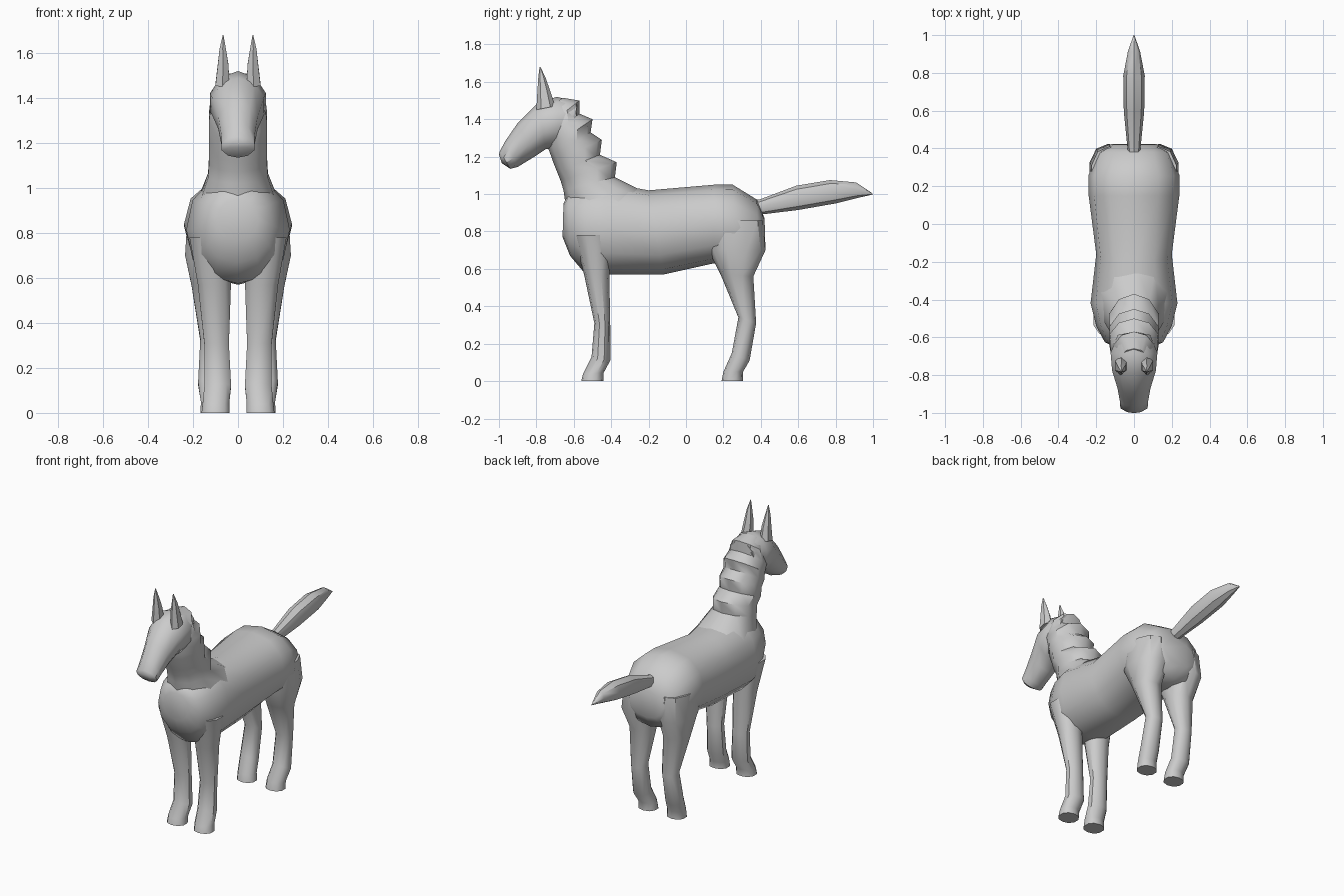
import bpy, bmesh, math
from mathutils import Vector


def loft(name, rings, sides=10, mirror=False, power=1.0, angle=40):
    """Skin rings given as (y1, z1, y2, z2, half_width, centre_x)."""
    bm = bmesh.new()
    loops = []
    for y1, z1, y2, z2, w, cx in rings:
        a, b = Vector((cx, y1, z1)), Vector((cx, y2, z2))
        mid, half = (a + b) / 2, (a - b) / 2
        loop = []
        for i in range(sides):
            t = 2 * math.pi * i / sides
            c, s = math.cos(t), math.sin(t)
            c = math.copysign(abs(c) ** power, c)
            s = math.copysign(abs(s) ** power, s) if abs(s) > 1e-6 else 0
            loop.append(bm.verts.new(mid + half * c + Vector((w * s, 0, 0))))
        loops.append(loop)
    for p, q in zip(loops, loops[1:]):
        for i in range(sides):
            j = (i + 1) % sides
            bm.faces.new((p[i], p[j], q[j], q[i]))
    bm.faces.new(loops[0])
    bm.faces.new(loops[-1])
    bmesh.ops.recalc_face_normals(bm, faces=bm.faces)
    me = bpy.data.meshes.new(name)
    bm.to_mesh(me)
    bm.free()
    ob = bpy.data.objects.new(name, me)
    bpy.context.collection.objects.link(ob)
    bpy.ops.object.select_all(action='DESELECT')
    ob.select_set(True)
    bpy.context.view_layer.objects.active = ob
    bpy.ops.object.shade_smooth_by_angle(angle=math.radians(angle))
    if mirror:
        mod = ob.modifiers.new("mirror", 'MIRROR')
        mod.use_mirror_merge = False
    return ob


# Barrel body, chest to rump
loft("body", [
    (-0.655, 0.95, -0.66, 0.77, 0.09, 0),
    (-0.63, 1.00, -0.62, 0.67, 0.155, 0),
    (-0.54, 1.05, -0.54, 0.575, 0.20, 0),
    (-0.42, 1.06, -0.42, 0.57, 0.23, 0),
    (-0.20, 1.02, -0.12, 0.57, 0.20, 0),
    (0.15, 1.05, 0.15, 0.63, 0.24, 0),
    (0.25, 1.05, 0.27, 0.61, 0.24, 0),
    (0.38, 0.97, 0.38, 0.62, 0.195, 0),
    (0.42, 0.87, 0.425, 0.70, 0.12, 0),
], sides=12, power=0.9, angle=60)

# Neck, with the stepped mane along its back edge
loft("neck", [
    (-0.20, 1.00, -0.63, 0.85, 0.19, 0),
    (-0.38, 1.09, -0.655, 1.02, 0.14, 0),
    (-0.37, 1.17, -0.67, 1.07, 0.136, 0),
    (-0.46, 1.21, -0.69, 1.12, 0.135, 0),
    (-0.45, 1.29, -0.71, 1.17, 0.135, 0),
    (-0.51, 1.33, -0.72, 1.20, 0.135, 0),
    (-0.50, 1.40, -0.735, 1.24, 0.135, 0),
    (-0.57, 1.43, -0.74, 1.29, 0.13, 0),
    (-0.57, 1.50, -0.76, 1.35, 0.11, 0),
    (-0.66, 1.515, -0.76, 1.44, 0.07, 0),
])

# Head, poll to muzzle
loft("head", [
    (-0.58, 1.49, -0.60, 1.36, 0.09, 0),
    (-0.69, 1.52, -0.67, 1.24, 0.13, 0),
    (-0.79, 1.49, -0.75, 1.24, 0.122, 0),
    (-0.90, 1.38, -0.81, 1.20, 0.092, 0),
    (-0.965, 1.285, -0.90, 1.145, 0.078, 0),
    (-0.995, 1.23, -0.94, 1.135, 0.076, 0),
    (-1.00, 1.21, -0.985, 1.165, 0.04, 0),
])

# Pair of pointed ears
loft("ears", [
    (-0.80, 1.45, -0.70, 1.47, 0.035, 0.07),
    (-0.795, 1.54, -0.725, 1.55, 0.028, 0.066),
    (-0.79, 1.62, -0.75, 1.62, 0.016, 0.068),
    (-0.783, 1.68, -0.778, 1.68, 0.002, 0.066),
], sides=6, mirror=True)

# Tail held out behind
loft("tail", [
    (0.33, 0.97, 0.36, 0.89, 0.035, 0),
    (0.39, 0.97, 0.42, 0.893, 0.035, 0),
    (0.59, 1.045, 0.60, 0.915, 0.054, 0),
    (0.77, 1.075, 0.80, 0.95, 0.057, 0),
    (0.91, 1.062, 0.92, 0.98, 0.032, 0),
    (0.995, 1.005, 1.00, 0.998, 0.003, 0),
], sides=8)

# Front legs with hooves
loft("front_legs", [
    (-0.40, 0.78, -0.60, 0.78, 0.10, 0.12),
    (-0.41, 0.57, -0.545, 0.57, 0.077, 0.105),
    (-0.405, 0.30, -0.49, 0.31, 0.057, 0.095),
    (-0.405, 0.11, -0.505, 0.13, 0.062, 0.09),
    (-0.44, 0.045, -0.55, 0.04, 0.062, 0.098),
    (-0.44, 0.00, -0.56, 0.00, 0.065, 0.10),
], sides=10, mirror=True, power=0.9)

# Hind legs with full thighs
loft("hind_legs", [
    (0.41, 0.86, 0.10, 0.86, 0.10, 0.13),
    (0.425, 0.70, 0.12, 0.70, 0.105, 0.135),
    (0.36, 0.56, 0.185, 0.57, 0.085, 0.125),
    (0.375, 0.31, 0.28, 0.34, 0.055, 0.115),
    (0.34, 0.11, 0.245, 0.15, 0.06, 0.12),
    (0.305, 0.05, 0.20, 0.05, 0.06, 0.108),
    (0.305, 0.00, 0.19, 0.00, 0.063, 0.106),
], sides=10, mirror=True, power=0.9)
